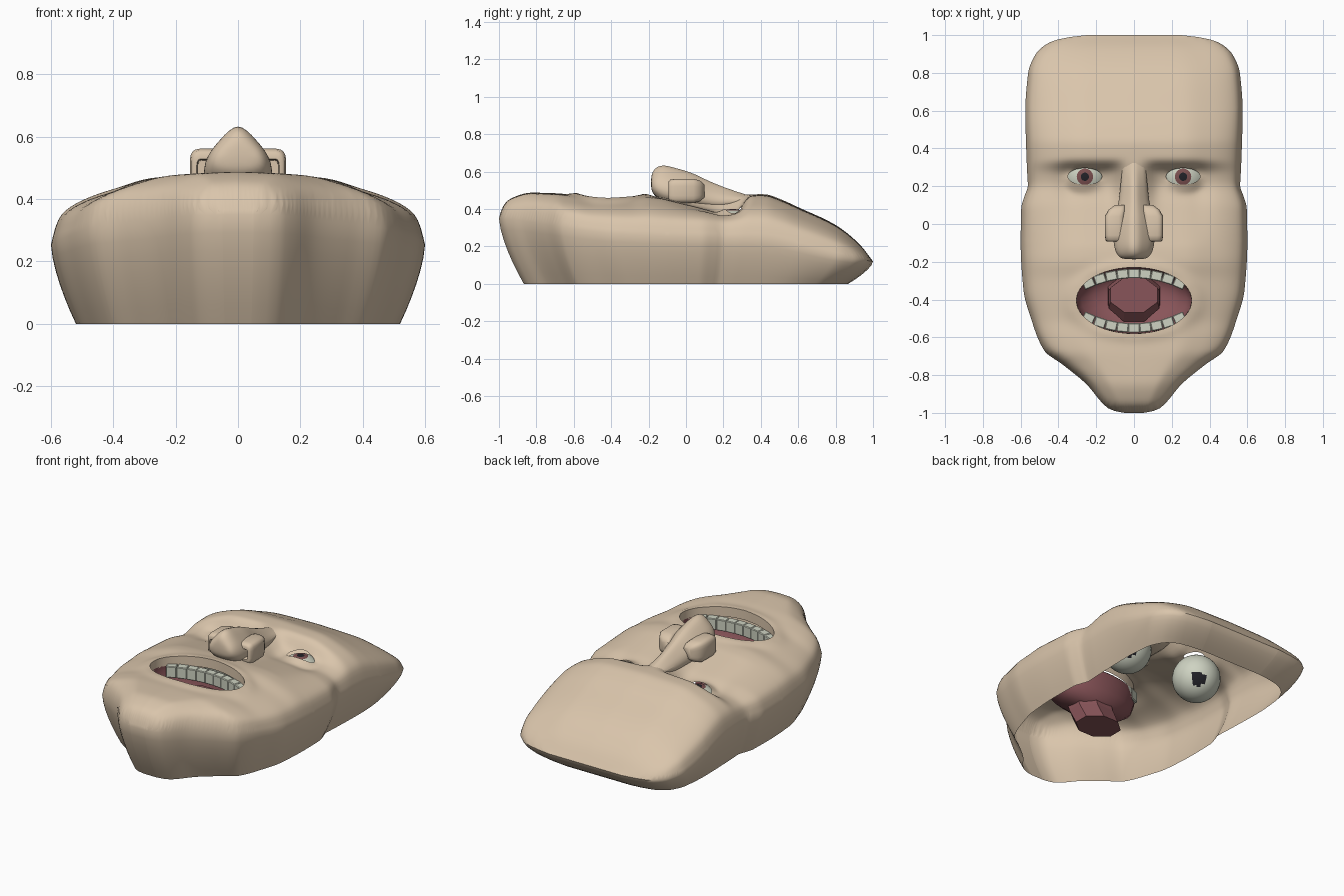
import bpy, bmesh, math
from mathutils import Vector, Matrix
from mathutils.geometry import delaunay_2d_cdt

if "Cube" in bpy.data.objects:
    bpy.data.objects.remove(bpy.data.objects["Cube"])


def material(name, r, g, b):
    m = bpy.data.materials.new(name)
    m.diffuse_color = (r, g, b, 1)
    m.use_nodes = True
    m.node_tree.nodes["Principled BSDF"].inputs["Base Color"].default_value = m.diffuse_color
    return m


SKIN = material("skin", .70, .56, .41)
GUM = material("mouth_pink", .25, .09, .10)
ENAMEL = material("tooth_white", .62, .65, .54)
IRIS = material("iris_brown", .20, .08, .08)
BLACK = material("pupil_black", .015, .015, .02)


def curve(table, t):
    """Smooth monotone interpolation through (t, value) pairs."""
    n = len(table)
    t = min(max(t, table[0][0]), table[-1][0])
    k = next(i for i in range(n - 1) if t <= table[i + 1][0])
    sl = lambda i: (table[i + 1][1] - table[i][1]) / (table[i + 1][0] - table[i][0])

    def tangent(i):
        if i == 0 or i == n - 1:
            return sl(0 if i == 0 else n - 2)
        a, b = sl(i - 1), sl(i)
        return 0 if a * b <= 0 else 2 * a * b / (a + b)
    h = table[k + 1][0] - table[k][0]
    s = (t - table[k][0]) / h
    return ((2*s**3 - 3*s*s + 1) * table[k][1] + (s**3 - 2*s*s + s) * h * tangent(k)
            + (3*s*s - 2*s**3) * table[k + 1][1] + (s**3 - s*s) * h * tangent(k + 1))


def finish(name, bm, mats, angle=40, subsurf=0):
    bmesh.ops.recalc_face_normals(bm, faces=bm.faces)
    me = bpy.data.meshes.new(name)
    bm.to_mesh(me)
    bm.free()
    ob = bpy.data.objects.new(name, me)
    bpy.context.collection.objects.link(ob)
    for m in mats:
        me.materials.append(m)
    if subsurf:
        mod = ob.modifiers.new("round", 'SUBSURF')
        mod.levels = mod.render_levels = subsurf
    if angle:
        bpy.ops.object.select_all(action='DESELECT')
        ob.select_set(True)
        bpy.context.view_layer.objects.active = ob
        bpy.ops.object.shade_smooth_by_angle(angle=math.radians(angle))
    return ob


def loft(bm, rings):
    vs = [[bm.verts.new(p) for p in r] for r in rings]
    n = len(vs[0])
    for a, b in zip(vs, vs[1:]):
        for i in range(n):
            bm.faces.new((a[i], a[(i+1) % n], b[(i+1) % n], b[i]))
    return vs


# Face profiles: half width, ridge height and edge height along y; section across
WIDTH = [(-1, .05), (-.985, .12), (-.95, .165), (-.85, .25), (-.75, .37), (-.67, .475), (-.5, .545),
         (-.35, .585), (-.1, .6), (.08, .597), (.16, .575), (.2, .562), (.3, .567), (.6, .575),
         (.8, .56), (.9, .52), (.96, .45), (.985, .37), (1, .25)]
RIDGE = [(-1, .35), (-.98, .42), (-.93, .46), (-.83, .488), (-.7, .485), (-.6, .475), (-.5, .46),
         (-.3, .46), (-.2, .47), (-.1, .46), (.2, .45), (.33, .478), (.42, .48), (.5, .455),
         (.6, .41), (.8, .315), (.93, .21), (1, .12)]
EDGE = [(-1, .35), (-.9, .34), (-.7, .31), (-.4, .27), (0, .25), (.4, .24), (.8, .15), (1, .12)]
SECTION = [(0, 1), (.45, .96), (.72, .78), (.9, .56), (.965, .38), (1, 0)]
DIP_Y = [(-.12, 0), (.1, .65), (.2, 1), (.27, 1), (.335, 0)]
DIP_X = [(.04, 0), (.14, 1), (.32, 1), (.44, .4), (.57, 0)]
EYE, EYE_R = Vector((.26, .25, .26)), .14
MOUTH = (0, -.405, .305, .175)
HOLES = [MOUTH, (.26, .252, .09, .044), (-.26, .252, .09, .044)]


def inside(h, x, y):
    return math.hypot((x - h[0]) / h[2], (y - h[1]) / h[3])


def height(x, y):
    a = abs(x)
    e = curve(EDGE, y)
    z = e + (curve(RIDGE, y) - e) * curve(SECTION, min(a / curve(WIDTH, y), 1))
    if -.12 < y < .335:
        z -= .07 * curve(DIP_X, a) * curve(DIP_Y, y)
    d = math.hypot(a - EYE.x, y - EYE.y)
    if d < .145:                                    # eyelids hug the eyeball
        z = max(z, EYE.z + math.sqrt(.148**2 - d*d))
    return z + .015 * math.exp(-((inside(MOUTH, x, y) - 1.05) / .16)**2)   # lips


# Face: planar triangulation with mouth and eye openings, lifted to the height map
half = [i / 26 * .9 for i in range(27)] + [.93, .95, .965, .98, .99, 1]
us = [-u for u in reversed(half[1:])] + half
ys = [-1, -.996] + [-.99 + 1.98 * i / 138 for i in range(139)] + [.996, 1]
row = lambda y: [Vector((u * curve(WIDTH, y), y)) for u in us]
grid = [row(y) for y in ys]
pts = grid[0] + [r[-1] for r in grid[1:-1]] + grid[-1][::-1] + [r[0] for r in grid[-2:0:-1]]
edges = [(i, (i + 1) % len(pts)) for i in range(len(pts))]
for h in HOLES:
    s = len(pts)
    pts += [Vector((h[0] + h[2] * math.cos(math.tau*i/48), h[1] + h[3] * math.sin(math.tau*i/48)))
            for i in range(48)]
    edges += [(s + i, s + (i + 1) % 48) for i in range(48)]
pts += [p for r in grid[1:-1] for p in r[1:-1] if all(inside(h, *p) > 1.06 for h in HOLES)]
cv, _, cf = delaunay_2d_cdt(pts, edges, [], 1, 1e-6)[:3]
bm = bmesh.new()
bv = [bm.verts.new((p.x, p.y, height(p.x, p.y))) for p in cv]
for f in cf:
    c = sum((cv[i] for i in f), Vector((0, 0))) / len(f)
    if all(inside(h, *c) > .997 for h in HOLES):
        bm.faces.new([bv[i] for i in f])
bmesh.ops.delete(bm, geom=[v for v in bm.verts if not v.link_faces], context='VERTS')
for _ in range(3):
    bmesh.ops.smooth_vert(bm, verts=[v for v in bm.verts if not v.is_boundary], factor=.5,
                          use_axis_x=True, use_axis_y=True, use_axis_z=True)


def extrude_down(loop, moves):
    for move in moves:
        res = bmesh.ops.extrude_edge_only(bm, edges=loop)["geom"]
        loop = [g for g in res if isinstance(g, bmesh.types.BMEdge)]
        for v in [g for g in res if isinstance(g, bmesh.types.BMVert)]:
            v.co = move(v.co)


rim = [e for e in bm.edges if e.is_boundary]
mid = lambda e: (e.verts[0].co + e.verts[1].co) / 2
lip = [e for e in rim if inside(MOUTH, *mid(e).xy) < 1.02]
outer = [e for e in rim if all(inside(h, *mid(e).xy) > 1.03 for h in HOLES)]
# Side wall, tapering to the open base
steps = [i / 6 for i in range(7)]
scale = lambda t: 1 - .133 * t**1.5
extrude_down(outer, [lambda c, a=a, b=b: Vector((c.x * scale(b) / scale(a), c.y * scale(b) / scale(a),
                     c.z * (1 - b) / (1 - a))) for a, b in zip(steps, steps[1:])])
# Inner lip
extrude_down(lip, [lambda c: c - Vector((0, 0, .03)), lambda c: c - Vector((0, 0, .03))])
finish("face_mask", bm, [SKIN], 50)

# Nose: y, half width, base z, top z
bm = bmesh.new()
rings = []
for y, w, zb, zt in [(.33, .06, .44, .478), (.2, .075, .39, .53), (.1, .085, .40, .577),
                     (.03, .11, .41, .617), (-.06, .115, .42, .642), (-.125, .11, .43, .662),
                     (-.17, .09, .47, .635), (-.188, .06, .50, .585)]:
    shape = [(-1, 0), (-1, .45), (-.55, .7), (0, 1), (.55, .7), (1, .45), (1, 0)]
    rings.append([(u * w, y, zb + (zt - zb) * t) for u, t in shape])
vs = loft(bm, rings)
bm.faces.new(vs[-1])
finish("nose", bm, [SKIN], 50, 2)

# Nostril wings: rounded boxes with hollow fronts (x centre, scale, y)
sq = lambda v: math.copysign(abs(v)**.5, v)
for side, name in ((1, "right_nostril"), (-1, "left_nostril")):
    bm = bmesh.new()
    rings = []
    for x, s, y in [(.075, .5, .1), (.09, .85, .075), (.102, 1, .04), (.102, 1, -.06), (.102, .92, -.085),
                    (.104, .75, -.093), (.106, .5, -.093), (.106, .45, -.085), (.106, .42, -.02)]:
        rings.append([(side * (x + .053 * s * sq(math.cos(math.tau*(i+.5)/20))), y,
                       .497 + .065 * s * sq(math.sin(math.tau*(i+.5)/20))) for i in range(20)])
    vs = loft(bm, rings)
    bm.faces.new(vs[0])
    bm.faces.new(vs[-1])
    finish(name, bm, [SKIN], 50)

# Eyeballs with iris and pupil rings
for side, name in ((1, "right_eye"), (-1, "left_eye")):
    c = Vector((side * EYE.x, EYE.y, EYE.z))
    bm = bmesh.new()
    bmesh.ops.create_uvsphere(bm, u_segments=28, v_segments=40, radius=EYE_R)
    for f in bm.faces:
        n = f.calc_center_median().normalized()
        a = math.degrees(math.acos(max(-1, min(1, n.z))))
        f.material_index = 2 if a < 9 else 1 if a < 18 else 0
        if n.dot(Vector((.5, .7, -.5)).normalized()) > .95:
            f.material_index = 2
    bmesh.ops.translate(bm, verts=bm.verts, vec=c)
    finish(name, bm, [ENAMEL, IRIS, BLACK], 60)

# Mouth cavity, open at the throat
bm = bmesh.new()
loft(bm, [[(.305 * s * math.cos(math.tau*i/24), -.405 + dy + .175 * s * math.sin(math.tau*i/24), z)
           for i in range(24)] for s, dy, z in
          [(1, 0, .41), (1.02, 0, .36), (.92, .01, .29), (.7, .03, .24), (.45, .05, .22)]])
finish("mouth_cavity", bm, [GUM], 60)

# Faceted tongue
bm = bmesh.new()
vs = loft(bm, [[(w * math.cos(math.tau*(i+.5)/8), y + d * math.sin(math.tau*(i+.5)/8), z)
                for i in range(8)] for w, y, d, z in
               [(.14, -.32, .12, .10), (.15, -.37, .12, .2), (.145, -.40, .125, .28), (.135, -.375, .10, .33)]])
bm.faces.new(vs[0])
bm.faces.new(vs[-1])
finish("tongue", bm, [GUM], 0)

# Teeth rows on curved arches
for name, y0, k in (("upper_teeth", -.262, -1), ("lower_teeth", -.55, 1)):
    bm = bmesh.new()
    for i in range(9):
        x = (i - 4) * .06
        m = (Matrix.Translation((x, y0 + k * .9 * x * x, .385))
             @ Matrix.Rotation(math.atan(k * 1.8 * x), 4, 'Z') @ Matrix.Diagonal((.061, .05, .07, 1)))
        vs = bmesh.ops.create_cube(bm, size=1, matrix=m)["verts"]
        bmesh.ops.bevel(bm, geom=list({e for v in vs for e in v.link_edges}), offset=.004,
                        segments=1, affect='EDGES')
    finish(name, bm, [ENAMEL], 0)
